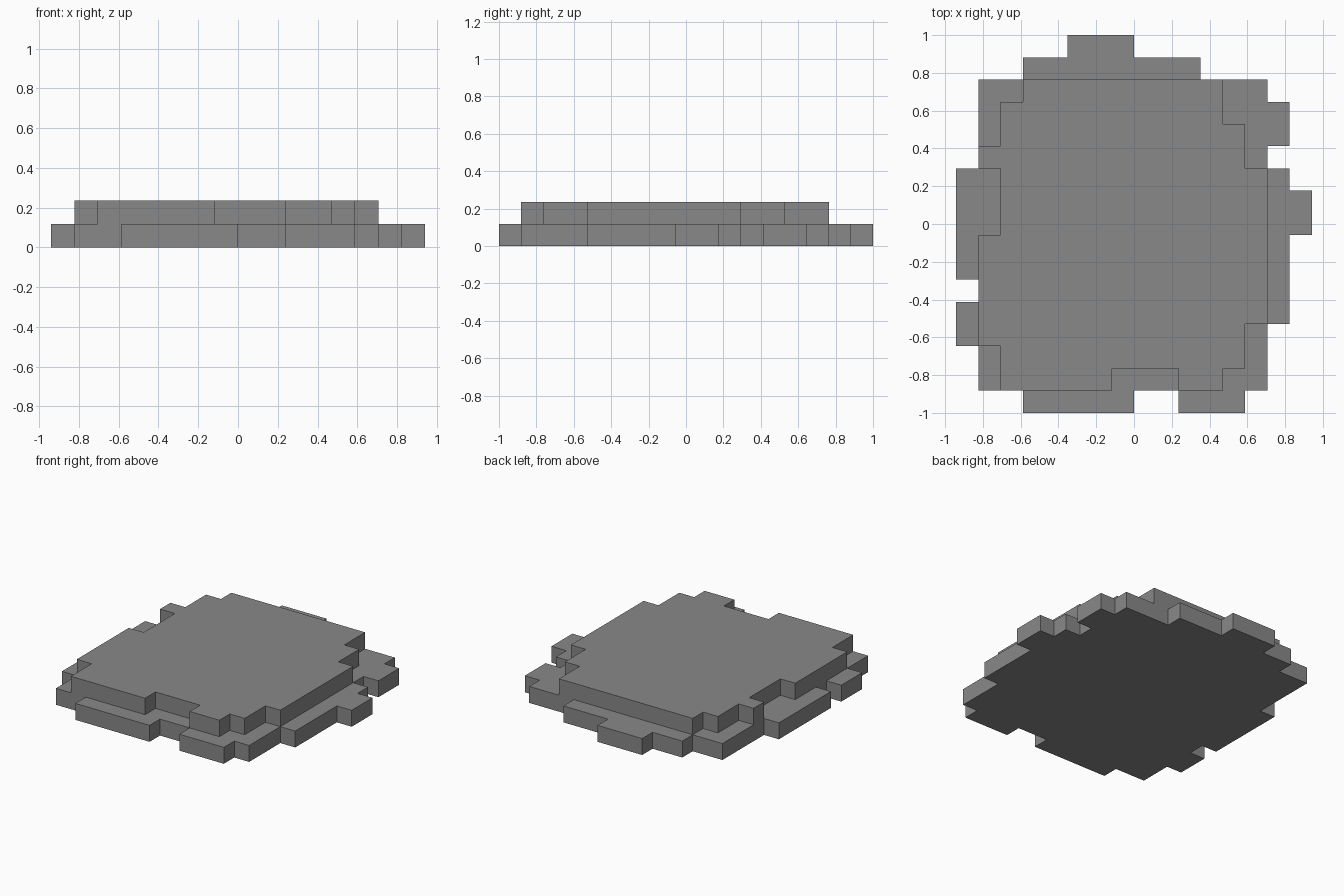
import bpy
import bmesh

cube = bpy.data.objects.get("Cube")
if cube:
    bpy.data.objects.remove(cube)

UNIT = 2 / 17

# Plan of the slab, back row first: b = base layer only, T = base plus top layer
PLAN = [
    ".....bbb........",
    "...bbbbbbbb.....",
    ".bbTTTTTTTTTbb..",
    ".bTTTTTTTTTTbbb.",
    ".bTTTTTTTTTTTbb.",
    ".TTTTTTTTTTTTb..",
    "bbTTTTTTTTTTTTb.",
    "bbTTTTTTTTTTTTbb",
    "bbTTTTTTTTTTTTbb",
    "bTTTTTTTTTTTTTb.",
    "bTTTTTTTTTTTTTb.",
    ".TTTTTTTTTTTTTb.",
    "bTTTTTTTTTTTTTb.",
    "bTTTTTTTTTTTTb..",
    ".bTTTTTTTTTTTb..",
    ".bTTTTTbbbTTbb..",
    "...bbbbb..bbb...",
]
ROWS, COLS = len(PLAN), len(PLAN[0])
LAYERS = {".": 0, "b": 1, "T": 2}


def height(row, col):
    """Number of layers standing on a cell of the plan."""
    if 0 <= row < ROWS and 0 <= col < COLS:
        return LAYERS[PLAN[row][col]]
    return 0


bm = bmesh.new()


def quad(*corners):
    """Add a face from grid corners given as column, row, layer."""
    bm.faces.new([bm.verts.new(((c - COLS / 2) * UNIT, (ROWS / 2 - r) * UNIT, k * UNIT))
                  for c, r, k in corners])


# Outer skin only: tops, underside and exposed walls
for r in range(ROWS):
    for c in range(COLS):
        h = height(r, c)
        if not h:
            continue
        ring = [(c, r), (c, r + 1), (c + 1, r + 1), (c + 1, r)]
        quad(*[(x, y, h) for x, y in ring])
        quad(*[(x, y, 0) for x, y in reversed(ring)])
        sides = [height(r, c - 1), height(r + 1, c), height(r, c + 1), height(r - 1, c)]
        for i, neighbour in enumerate(sides):
            a, b = ring[i], ring[(i + 1) % 4]
            for k in range(neighbour, h):
                quad((*a, k), (*b, k), (*b, k + 1), (*a, k + 1))

# Weld the skin and merge its flat regions into clean faces
bmesh.ops.remove_doubles(bm, verts=bm.verts[:], dist=UNIT / 100)
bmesh.ops.dissolve_limit(bm, angle_limit=0.02, verts=bm.verts[:], edges=bm.edges[:])
bmesh.ops.recalc_face_normals(bm, faces=bm.faces[:])

mesh = bpy.data.meshes.new("stepped_slab")
bm.to_mesh(mesh)
bm.free()
slab = bpy.data.objects.new("stepped_slab", mesh)
bpy.context.collection.objects.link(slab)

# Plain grey stone
grey = bpy.data.materials.new("stone_grey")
grey.use_nodes = True
colour = (0.25, 0.25, 0.25, 1)
grey.diffuse_color = colour
grey.node_tree.nodes["Principled BSDF"].inputs["Base Color"].default_value = colour
mesh.materials.append(grey)
